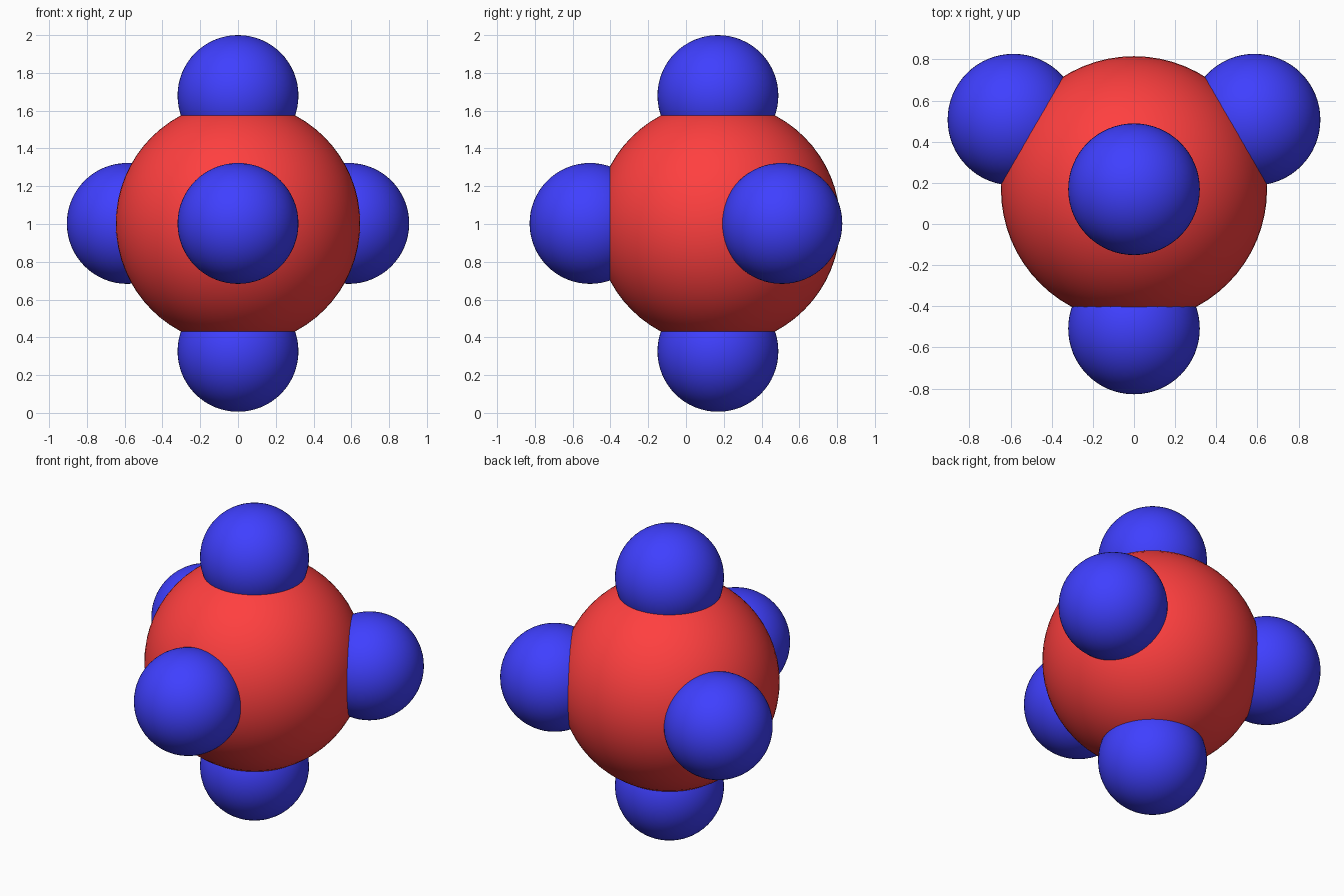
import bpy
from math import sin, cos, radians

if "Cube" in bpy.data.objects:
    bpy.data.objects.remove(bpy.data.objects["Cube"])

CENTRE = (0.0, 0.169, 1.003)
CORE_R, BALL_R, REACH = 0.647, 0.32, 0.677


def material(name, color):
    mat = bpy.data.materials.new(name)
    mat.diffuse_color = (*color, 1)
    mat.use_nodes = True
    mat.node_tree.nodes["Principled BSDF"].inputs["Base Color"].default_value = mat.diffuse_color
    return mat


def ball(name, offset, radius, mat):
    loc = [c + o for c, o in zip(CENTRE, offset)]
    bpy.ops.mesh.primitive_uv_sphere_add(segments=64, ring_count=32, radius=radius, location=loc)
    obj = bpy.context.object
    obj.name = name
    obj.data.materials.append(mat)
    bpy.ops.object.shade_smooth()


red = material("red", (1, 0.05, 0.05))
blue = material("blue", (0.05, 0.05, 1))

# Central atom
ball("central_atom", (0, 0, 0), CORE_R, red)

# Axial atoms above and below
ball("top_atom", (0, 0, REACH), BALL_R, blue)
ball("bottom_atom", (0, 0, -REACH), BALL_R, blue)

# Three equatorial atoms, 120 degrees apart
for name, deg in (("front_atom", -90), ("back_right_atom", 30), ("back_left_atom", 150)):
    a = radians(deg)
    ball(name, (REACH * cos(a), REACH * sin(a), 0), BALL_R, blue)
